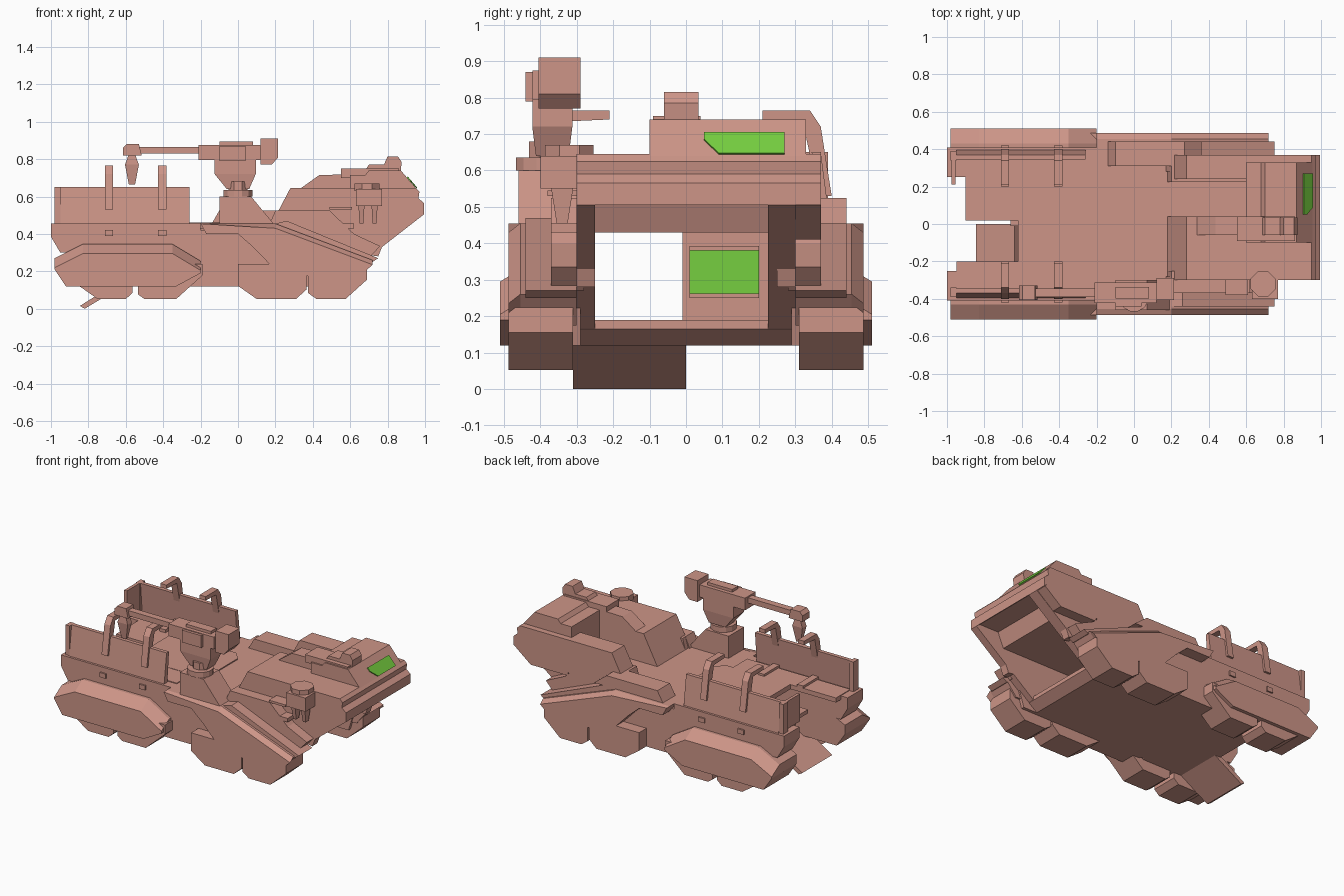
import bpy
import bmesh
from math import cos, sin, pi

if "Cube" in bpy.data.objects:
    bpy.data.objects.remove(bpy.data.objects["Cube"])


def material(name, rgb):
    m = bpy.data.materials.new(name)
    m.use_nodes = True
    m.diffuse_color = (*rgb, 1)
    m.node_tree.nodes["Principled BSDF"].inputs["Base Color"].default_value = (*rgb, 1)
    return m


CLAY = material("clay_pink", (.61, .3, .245))
GREEN = material("window_green", (.18, .62, .05))

# Shared levels and offsets
FLOOR, CEILING, DECK, POD_TOP, SHELL_TOP = .12, .43, .455, .525, .645
WALL, CHEEK, SKIRT = .3, .37, .487
REAR = -.62


def loft(name, axis, start, ring, end, end_ring=None, mat=CLAY):
    """Join two matching outlines placed at start and end along an axis."""
    place = {"x": lambda p, t: (t, p[0], p[1]),
             "y": lambda p, t: (p[0], t, p[1]),
             "z": lambda p, t: (p[0], p[1], t)}[axis]
    bm = bmesh.new()
    first = [bm.verts.new(place(p, start)) for p in ring]
    last = [bm.verts.new(place(p, end)) for p in (end_ring or ring)]
    bm.faces.new(first)
    bm.faces.new(last)
    count = len(ring)
    for i in range(count):
        j = (i + 1) % count
        bm.faces.new((first[i], first[j], last[j], last[i]))
    bmesh.ops.recalc_face_normals(bm, faces=bm.faces)
    mesh = bpy.data.meshes.new(name)
    bm.to_mesh(mesh)
    bm.free()
    mesh.materials.append(mat)
    obj = bpy.data.objects.new(name, mesh)
    bpy.context.collection.objects.link(obj)
    return obj


def rect(x, y, half_x, half_y):
    """Rectangle outline about a centre."""
    return [(x - half_x, y - half_y), (x + half_x, y - half_y),
            (x + half_x, y + half_y), (x - half_x, y + half_y)]


def box(name, left, right, front, back, bottom, top, mat=CLAY):
    outline = [(left, front), (right, front), (right, back), (left, back)]
    return loft(name, "z", bottom, outline, top, mat=mat)


def disc(x, y, radius, sides):
    turns = [2 * pi * (i + .5) / sides for i in range(sides)]
    return [(x + radius * cos(t), y + radius * sin(t)) for t in turns]


def wheel_outline(left, right, rear_reach, front_reach):
    """Flat-bottomed wheel whose ends rise in proportion to their reach."""
    bottom, top = .052, .24
    return [(left - rear_reach, bottom + rear_reach * .7), (left, bottom),
            (right, bottom), (right + front_reach, bottom + front_reach * .9),
            (right + front_reach, top), (left - rear_reach, top)]


# Hull floor, roof and rear doorway, leaving an open passage on the right half
loft("hull_floor", "y", -WALL, [(REAR, FLOOR), (.5, FLOOR), (.56, .165), (.56, .19), (REAR, .19)], WALL)
box("hull_roof", REAR, -REAR, -CHEEK, CHEEK, CEILING, DECK)
box("rear_roof_left", -.9, REAR, .02, CHEEK, CEILING, DECK)
loft("deck_plate", "z", DECK, [(REAR, -.2), (-.15, -.2), (-.1, -.14), (-.1, .14), (-.15, .2), (REAR, .2)], .462)
box("rear_door_left", REAR - .04, REAR, -.01, WALL, FLOOR, CEILING)
box("door_window", REAR, REAR + .006, .01, .2, .26, .38, GREEN)
for edge_name, z in (("ledge", .25), ("hood", .38)):
    box("door_window_" + edge_name, REAR, REAR + .015, .01, .2, z, z + .012)
loft("rear_ramp", "y", -.31, [(REAR, FLOOR), (-.82, 0), (-.845, .015), (-.64, .145)], 0)

wheels = {"rear": wheel_outline(-.75, -.6, .17, .035),
          "mid_rear": wheel_outline(-.5, -.33, .035, .14),
          "mid_front": wheel_outline(.1, .31, .1, .055),
          "front": wheel_outline(.42, .575, .045, .115)}

for side, s in (("left", 1), ("right", -1)):
    # Lower hull walls, rising to hold up the nose
    loft(side + "_hull_wall", "y", .225 if s > 0 else -.25,
         [(REAR, FLOOR), (.5, FLOOR), (.995, .505), (.97, POD_TOP), (.2, POD_TOP), (.18, DECK), (REAR, DECK)],
         s * WALL)
    loft(side + "_hull_filler", "y", s * .29,
         [(-.3, FLOOR), (.6, FLOOR), (.64, .25), (.3, .42), (-.3, .42)], s * .41)

    # Rear sponson with a broad sloped shoulder
    low = [(-.2, .19), (-.33, FLOOR), (-.92, FLOOR), (-.98, .21)]
    high = [(-.98, .27), (-.83, .345), (-.35, .345), (-.2, .255)]
    dropped = [(x, z - .05) for x, z in high]
    loft(side + "_sponson_core", "y", s * .25, high + low, s * CEILING)
    loft(side + "_sponson_shoulder", "y", s * CEILING, high + low, s * .51, dropped + low)
    loft(side + "_rear_body", "y", s * .25,
         [(-.95, .3), (-1, .385), (-1, DECK), (-.2, DECK), (-.2, .3)], s * .41)

    # Front skirt plate, stepped over the wheels, with a bevelled top edge
    skirt = [(-.2, DECK), (.2, DECK), (.72, .26), (.65, .175), (.23, .175), (.08, .33), (0, .4), (-.17, .4)]
    edge = [(x, z - .025) if i in (1, 2) else (x, z) for i, (x, z) in enumerate(skirt)]
    loft(side + "_front_skirt", "y", s * WALL, skirt, s * DECK)
    loft(side + "_skirt_bevel", "y", s * DECK, skirt, s * SKIRT, edge)
    loft(side + "_skirt_rail", "y", s * WALL, [(.2, DECK), (.26, .47), (.75, .27), (.72, .25)], s * .44)
    box(side + "_wheel_guard", .02, .12, s * WALL, s * .46, FLOOR, .24)

    for wheel_name, outline in wheels.items():
        loft(f"{side}_{wheel_name}_wheel", "y", s * .31, outline, s * SKIRT)

    # Leaning cargo side panel, rear return and overhead hoops
    panel = [(s * y, z) for y, z in ((.4, .42), (CHEEK, .65), (.345, .65), (.365, .42))]
    loft(side + "_cargo_panel", "x", -.95, panel, -.26)
    box(side + "_panel_post", -.98, -.95, s * .34, s * .39, CEILING, .65)
    hoop = [(s * y, z) for y, z in
            ((.4, .53), (CHEEK, .72), (.34, .765), (.21, .765), (.21, .74), (.32, .735), (.365, .53))]
    for place_name, x in (("rear", -.69), ("front", -.405)):
        near, far = x - .022, x + .022
        loft(f"{side}_{place_name}_hoop", "x", near, hoop, far)
        box(f"{side}_{place_name}_hoop_foot", near, far, s * .38, s * .42, .39, .42)
        box(f"{side}_{place_name}_hoop_bracket", near, far, s * .2, s * CHEEK, DECK, .475)

    # Cheek of the cab and small tow lug
    loft(side + "_cab_cheek", "y", s * .28,
         [(.17, DECK), (.2, POD_TOP), (.49, POD_TOP), (.62, .4), (.76, .335), (.7, .27), (.4, .36)], s * CHEEK)
    loft(side + "_tow_lug", "y", s * .25, [(.68, .29), (.75, .28), (.77, .33), (.7, .34)], s * WALL)

box("left_panel_return", -.975, -.955, .21, .35, .47, .65)
box("right_cargo_sill", -.95, -.2, -.35, -.2, CEILING, .46)
loft("left_deck_pod", "y", .31, [(-.14, DECK), (-.1, POD_TOP), (.27, POD_TOP), (.36, DECK)], .44)

# Cab nose: two rear shoulders beside an open notch, joined by the wide front shell
loft("cab_shell", "y", -WALL,
     [(.6, CEILING), (.6, SHELL_TOP), (.95, SHELL_TOP), (.97, .625), (.965, .59), (.995, .565),
      (.995, .505), (.97, POD_TOP), (.83, POD_TOP), (.79, CEILING)], CHEEK)
shoulder = [(.18, DECK), (.28, SHELL_TOP), (.62, SHELL_TOP), (.62, DECK)]
loft("cab_shoulder_right", "y", -WALL, shoulder, .04)
loft("cab_shoulder_left", "y", .24, shoulder, CHEEK)
loft("left_nose_flange", "y", WALL, [(.6, .41), (.87, .41), (.99, .505), (.97, .53), (.6, .53)], CHEEK)
loft("cab_top", "y", -.1, [(.6, .64), (.6, .715), (.68, .715), (.7, .74), (.87, .74), (.955, .64)], .33)
loft("ridge_bar", "y", -.06, [(.33, .64), (.435, .715), (.7, .72), (.7, .64)], .04)
loft("cab_ridge", "y", -.06,
     [(.66, .71), (.7, .77), (.78, .77), (.8, .815), (.855, .815), (.875, .785), (.87, .735)], .035)
box("ridge_side_plate", .55, .86, -.09, .04, .7, .75)

# Windscreen plate on the front slope, with one corner cut away
slope = [(.903, .702), (.953, .644), (.958, .648), (.908, .706)]
top_edge, top_lift = slope[0], slope[3]
cut = [top_edge, (.92, .682), (.925, .686), top_lift]
loft("windscreen", "y", .09, slope, .27, mat=GREEN)
loft("windscreen_corner", "y", .05, cut, .09, slope, mat=GREEN)

# Sensor head on the right side of the nose
loft("sensor_cap", "z", .63, disc(.69, -.32, .072, 8), .67)
box("sensor_box", .63, .77, -.4, -.255, .55, .64)
for prong_name, x in (("rear", .66), ("front", .73)):
    loft(prong_name + "_sensor_prong", "z", DECK, rect(x, -.34, .01, .015), .55, rect(x, -.34, .016, .03))
box("sensor_arm", .49, .61, -.38, -.28, .53, .545)

# Turret pedestal, neck and weapon arm
ARM = -.367
loft("turret_pedestal", "y", -.46, [(-.1, DECK), (-.1, .6), (.07, .6), (.19, DECK)], -WALL)
loft("turret_ring", "z", .6, disc(0, -.39, .08, 12), .635)
loft("turret_column", "z", .63, disc(0, -.38, .055, 8), .68)
neck_top = rect(-.015, ARM, .11, .055)
loft("turret_neck", "z", .64, rect(0, ARM, .06, .045), .72, neck_top)
loft("turret_neck_top", "z", .72, neck_top, .8)
loft("weapon_housing", "z", .795, rect(-.045, ARM, .165, .055), .875)
loft("housing_top_plate", "z", .875, rect(-.01, ARM, .09, .03), .893)
box("housing_side_box", -.1, .04, -.44, -.41, .79, .87)
loft("counterweight", "y", -.405,
     [(.12, .77), (.12, .91), (.215, .91), (.215, .81), (.18, .77)], -.29)
loft("weapon_barrel", "z", .83, rect(-.37, ARM, .16, .022), .865)
loft("weapon_head", "y", -.405,
     [(-.615, .82), (-.615, .86), (-.595, .882), (-.53, .882), (-.515, .82)], -.33)
claw = -.567
claw_waist = rect(claw, ARM, .037, .022)
loft("claw_mount", "z", .77, claw_waist, .825, rect(claw, ARM, .017, .017))
loft("claw_tip", "z", .665, rect(claw, ARM, .017, .008), .77, claw_waist)
